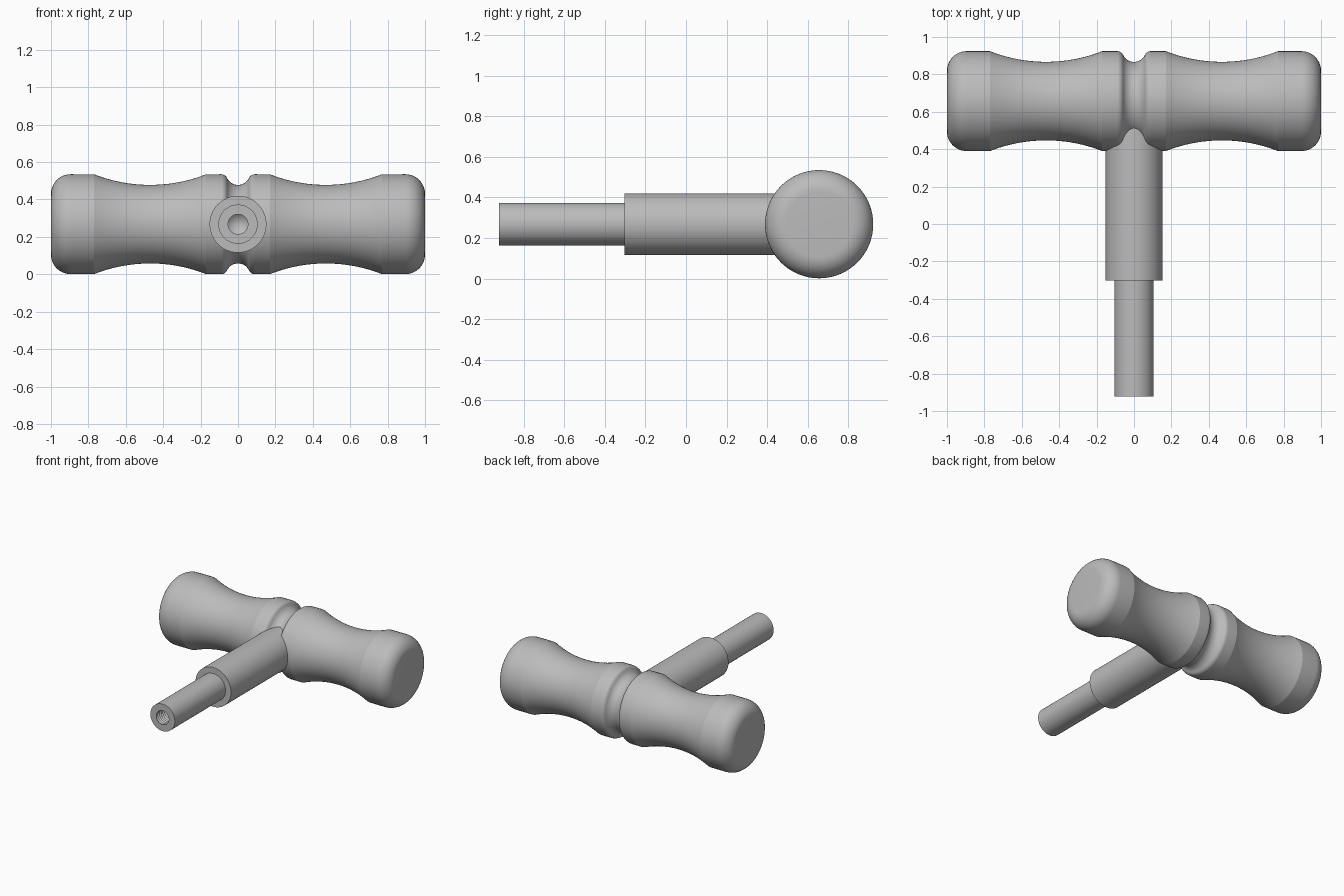
import bpy, bmesh
from math import sin, cos, pi, radians, asin
from mathutils import Matrix, Vector

cube = bpy.data.objects.get("Cube")
if cube:
    bpy.data.objects.remove(cube, do_unlink=True)

grey = bpy.data.materials.new("plain grey")
grey.use_nodes = True
COLOUR = (0.5, 0.5, 0.5, 1)
grey.diffuse_color = COLOUR
grey.node_tree.nodes["Principled BSDF"].inputs["Base Color"].default_value = COLOUR

CENTRE = Vector((0, 0.657, 0.268))   # middle of the grip


def arc(cx, cr, radius, start, end, steps):
    """Points on an arc; angles in degrees measured from the axial direction."""
    angles = [radians(start + (end - start) * i / steps) for i in range(steps + 1)]
    return [(cx + radius * cos(a), cr + radius * sin(a)) for a in angles]


def lathe(name, profile, matrix, segments=72):
    """Spin (axial, radius) points about the local x axis."""
    bm = bmesh.new()
    verts = [bm.verts.new((x, 0, r)) for x, r in profile]
    edges = [bm.edges.new(pair) for pair in zip(verts, verts[1:])]
    bmesh.ops.spin(bm, geom=verts + edges, cent=(0, 0, 0), axis=(1, 0, 0),
                   angle=2 * pi, steps=segments, use_merge=False)
    bmesh.ops.remove_doubles(bm, verts=bm.verts, dist=0.0001)
    bmesh.ops.recalc_face_normals(bm, faces=bm.faces)
    bm.transform(matrix)
    mesh = bpy.data.meshes.new(name)
    bm.to_mesh(mesh)
    bm.free()
    mesh.materials.append(grey)
    obj = bpy.data.objects.new(name, mesh)
    bpy.context.collection.objects.link(obj)
    bpy.ops.object.select_all(action='DESELECT')
    obj.select_set(True)
    bpy.context.view_layer.objects.active = obj
    bpy.ops.object.shade_smooth_by_angle(angle=radians(18))
    return obj


# Grip: rounded end, waisted finger hollow and central groove, mirrored
R = 0.267
hollow = 0.818
spread = 90 - 21.5
half = [(1, 0)]
half += arc(0.895, R - 0.105, 0.105, 0, 90, 12)
half += arc(0.47, R + hollow * cos(asin(0.3 / hollow)), hollow, -spread, spread - 180, 24)
half += arc(0.09, R - 0.035, 0.035, 90, 155, 8)
half += arc(0, 0.274, 0.0643, -25, -90, 8)[1:]
grip_profile = half + [(-x, r) for x, r in reversed(half[:-1])]
lathe("grip", grip_profile, Matrix.Translation(CENTRE))

# Stem: thick sleeve stepping down to a rod with a threaded blind hole
sleeve, rod, bore = 0.152, 0.105, 0.053
tip, depth, pitch = 1.58, 0.3, 0.02
stem = [(0, 0), (0, sleeve), (0.96, sleeve), (0.96, rod), (tip, rod), (tip, bore)]
for i in range(int(depth / pitch)):
    x = tip - i * pitch
    stem += [(x - pitch / 2, bore + 0.009), (x - pitch, bore)]
stem.append((tip - depth - 0.04, 0))
lathe("stem", stem, Matrix.Translation(CENTRE) @ Matrix.Rotation(-pi / 2, 4, 'Z'))
